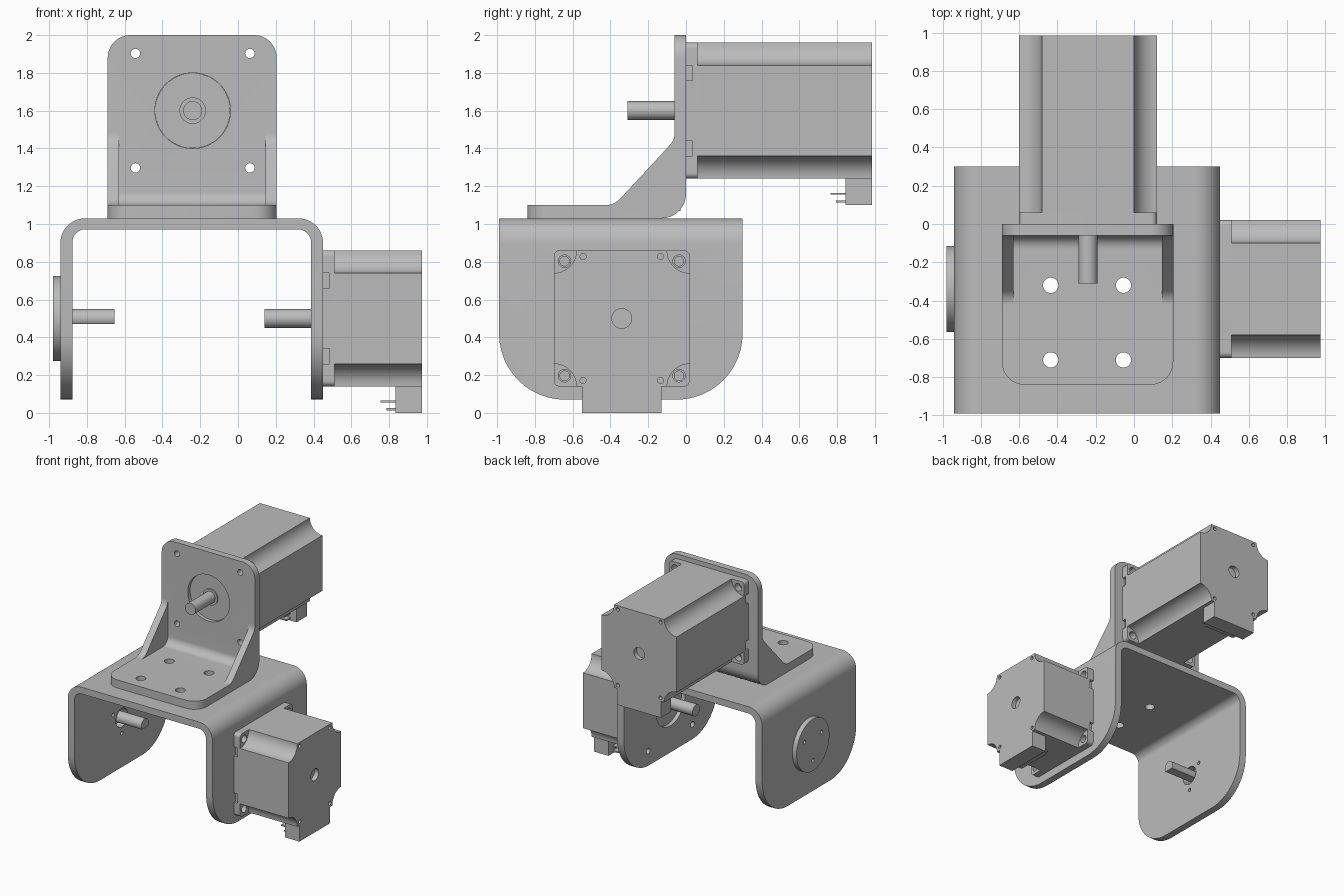
import bpy, bmesh, math
from mathutils import Vector, Matrix

cube = bpy.data.objects.get("Cube")
if cube:
    bpy.data.objects.remove(cube, do_unlink=True)

GREY = (0.5, 0.5, 0.5, 1)
metal = bpy.data.materials.new("plain_grey_metal")
metal.use_nodes = True
metal.diffuse_color = GREY
metal.node_tree.nodes["Principled BSDF"].inputs["Base Color"].default_value = GREY

# Maps a profile point (u, v) and a depth w to space, for each extrusion axis
PLACE = {"x": lambda u, v, w: (w, u, v),
         "y": lambda u, v, w: (u, w, v),
         "z": lambda u, v, w: (u, v, w)}


def fillet(points, steps=12):
    """Round each profile corner given as (u, v, radius)."""
    out = []
    n = len(points)
    for i, p in enumerate(points):
        c = Vector(p[:2])
        r = p[2] if len(p) > 2 else 0
        ring = [c]
        if r:
            a = (Vector(points[i - 1][:2]) - c).normalized()
            b = (Vector(points[(i + 1) % n][:2]) - c).normalized()
            half = a.angle(b) / 2
            centre = c + (a + b).normalized() * (r / math.sin(half))
            start = c + a * (r / math.tan(half)) - centre
            end = c + b * (r / math.tan(half)) - centre
            turn = math.atan2(start.x * end.y - start.y * end.x, start.dot(end))
            ring = [centre + Matrix.Rotation(turn * k / steps, 2) @ start
                    for k in range(steps + 1)]
        for q in ring:
            if not out or (q - out[-1]).length > 1e-4:
                out.append(q)
    if (out[0] - out[-1]).length < 1e-4:
        out.pop()
    return out


def prism(name, axis, points, lo, hi):
    bm = bmesh.new()
    ends = [[bm.verts.new(PLACE[axis](q[0], q[1], w)) for q in points] for w in (lo, hi)]
    for end in ends:
        bm.faces.new(end)
    n = len(points)
    for i in range(n):
        j = (i + 1) % n
        bm.faces.new((ends[0][i], ends[0][j], ends[1][j], ends[1][i]))
    bmesh.ops.recalc_face_normals(bm, faces=bm.faces)
    mesh = bpy.data.meshes.new(name)
    bm.to_mesh(mesh)
    bm.free()
    mesh.materials.append(metal)
    ob = bpy.data.objects.new(name, mesh)
    bpy.context.collection.objects.link(ob)
    return ob


def rect(u0, u1, v0, v1, low=0, high=0):
    return fillet([(u0, v0, low), (u1, v0, low), (u1, v1, high), (u0, v1, high)])


def box(name, x0, x1, y0, y1, z0, z1):
    return prism(name, "z", rect(x0, x1, y0, y1), z0, z1)


def cyl(name, axis, u, v, r, lo, hi, sides=48, flat=None):
    pts = []
    for k in range(sides):
        a = math.tau * k / sides
        dv = r * math.sin(a)
        pts.append((u + r * math.cos(a), v + (dv if flat is None else max(dv, flat))))
    return prism(name, axis, pts, lo, hi)


def combine(ob, tools, operation="DIFFERENCE"):
    """Boolean the tools into ob, bake the result and drop the tools."""
    for tool in tools:
        mod = ob.modifiers.new("cut", "BOOLEAN")
        mod.operation, mod.object, mod.solver = operation, tool, "EXACT"
    dg = bpy.context.evaluated_depsgraph_get()
    mesh = bpy.data.meshes.new_from_object(ob.evaluated_get(dg))
    ob.modifiers.clear()
    ob.data = mesh
    for tool in tools:
        bpy.data.objects.remove(tool, do_unlink=True)


SIGNS = [(a, b) for a in (-1, 1) for b in (-1, 1)]
PITCH = 0.303          # motor bolt offset
SIDE_Y, SIDE_Z = -0.34, 0.5   # axis of the lower joint
TOP_X, TOP_Z = -0.24, 1.6     # axis of the upper motor


def plate_holes():
    return [cyl("cutter", "z", x, y, 0.04, 0.8, 1.3, 32)
            for x in (-0.435, -0.055) for y in (-0.32, -0.71)]


def motor_holes(axis, u, v, lo, hi):
    return ([cyl("cutter", axis, u, v, 0.2, lo, hi, 64)] +
            [cyl("cutter", axis, u + a * PITCH, v + b * PITCH, 0.025, lo, hi, 24)
             for a, b in SIGNS])


def disc_holes():
    angles = [math.radians(a) for a in (-90, 30, 150)]
    return [cyl("cutter", "x", SIDE_Y + 0.135 * math.cos(a), SIDE_Z + 0.135 * math.sin(a),
                0.016, -1.1, -0.8, 20) for a in angles]


# U-shaped bracket: bent strip trimmed to the rounded leg outline
u_bracket = prism("u_bracket", "y", fillet([
    (-0.94, 0), (-0.94, 1.03, 0.13), (0.45, 1.03, 0.13), (0.45, 0),
    (0.387, 0), (0.387, 0.972, 0.07), (-0.877, 0.972, 0.07), (-0.877, 0)]), -1.1, 0.4)
combine(u_bracket, [prism("trim", "x", rect(-0.99, 0.3, 0.07, 1.2, low=0.35), -1.2, 0.7)],
        "INTERSECT")
combine(u_bracket, plate_holes() + motor_holes("x", SIDE_Y, SIDE_Z, 0.3, 0.6) + disc_holes()
        + [cyl("cutter", "x", SIDE_Y, SIDE_Z, 0.08, -1.1, -0.8)])

# Upright L bracket with side gussets
l_bracket = prism("l_bracket", "x", fillet([
    (-1, 1.03), (0, 1.03, 0.13), (0, 2.1), (-0.06, 2.1),
    (-0.06, 1.1, 0.07), (-1, 1.1)]), -0.8, 0.3)
gusset = [(-0.5, 1.1), (-0.38, 1.1, 0.1), (-0.06, 1.445, 0.1), (-0.06, 1.56),
          (-0.03, 1.56), (-0.03, 1.07), (-0.5, 1.07)]
combine(l_bracket, [prism("gusset", "x", fillet(gusset), lo, hi)
                    for lo, hi in ((-0.79, -0.63), (0.145, 0.29))], "UNION")
combine(l_bracket, [prism("trim", "z", rect(-0.69, 0.205, -0.84, 0.2, low=0.12), 0.9, 2.2),
                    prism("trim", "y", rect(-0.69, 0.205, 0.8, 2, high=0.12), -1.1, 0.3)],
        "INTERSECT")
combine(l_bracket, plate_holes() + motor_holes("y", TOP_X, TOP_Z, -0.1, 0.1))


def motor(prefix, length, matrix):
    """Square motor along +y with its mounting face at y = 0."""
    s, c = 0.36, 0.24
    flange = prism(prefix + "_flange", "y", rect(-s, s, -s, s, 0.03, 0.03), 0, 0.06)
    combine(flange, [cyl("cutter", "y", a * PITCH, b * PITCH, 0.033, -0.1, 0.2, 24)
                     for a, b in SIGNS] +
            [box("cutter", min(a * s, a * 0.34) - 0.005, max(a * s, a * 0.34) + 0.005,
                 -0.02, 0.035, b * 0.2 - 0.04, b * 0.2 + 0.04) for a, b in SIGNS])
    # Body with a scooped channel along each corner
    r = s - c
    body = prism(prefix + "_body", "y", fillet([
        (c, -s), (c, -c, r), (s, -c), (s, c), (c, c, r), (c, s),
        (-c, s), (-c, c, r), (-s, c), (-s, -c), (-c, -c, r), (-c, -s)]), 0.058, length)
    combine(body, [cyl("cutter", "y", 0, 0, 0.052, length - 0.04, length + 0.1)] +
            [cyl("cutter", "y", a * 0.205, b * 0.328, 0.016, length - 0.03, length + 0.1, 20)
             for a, b in SIGNS])
    parts = [flange, body,
             cyl(prefix + "_pilot", "y", 0, 0, 0.199, -0.03, 0.01, 64),
             cyl(prefix + "_boss", "y", 0, 0, 0.07, -0.04, 0),
             cyl(prefix + "_shaft", "y", 0, 0, 0.05, -0.31, 0),
             box(prefix + "_connector", -0.21, 0.21, length - 0.14, length, -0.5, -0.355),
             box(prefix + "_upper_pins", -0.15, 0.15, length - 0.22, length - 0.13, -0.445, -0.435),
             box(prefix + "_lower_pins", -0.15, 0.15, length - 0.19, length - 0.13, -0.487, -0.475)]
    for part in parts:
        part.data.transform(matrix)


motor("upper_motor", 0.985, Matrix.Translation((TOP_X, 0, TOP_Z)))
motor("side_motor", 0.525,
      Matrix.Translation((0.45, SIDE_Y, SIDE_Z)) @ Matrix.Rotation(-math.pi / 2, 4, "Z"))

# Idler disc and its flattened shaft on the other leg
disc = cyl("idler_disc", "x", SIDE_Y, SIDE_Z, 0.225, -0.98, -0.94, 64)
combine(disc, disc_holes())
cyl("idler_shaft", "x", SIDE_Y, SIDE_Z, 0.05, -0.96, -0.655, flat=-0.03)

# Smooth the curved faces, keep the edges sharp
bpy.ops.object.select_all(action="DESELECT")
meshes = [o for o in bpy.context.collection.objects if o.type == "MESH"]
for ob in meshes:
    ob.select_set(True)
bpy.context.view_layer.objects.active = meshes[0]
bpy.ops.object.shade_smooth_by_angle(angle=math.radians(30))
